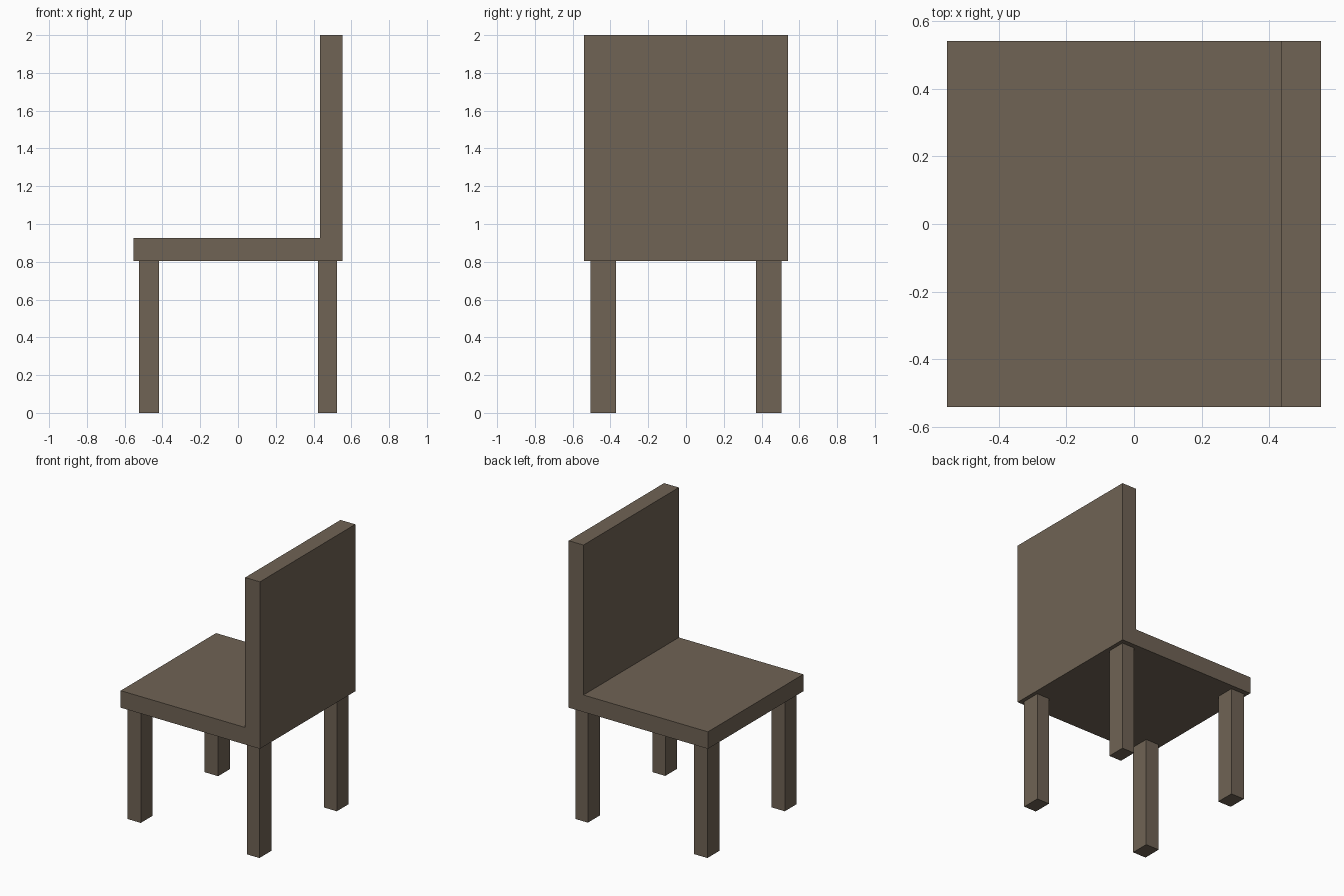
import bpy
import bmesh

if "Cube" in bpy.data.objects:
    bpy.data.objects.remove(bpy.data.objects["Cube"])

wood = bpy.data.materials.new("brown_wood")
wood.diffuse_color = (0.16, 0.125, 0.09, 1)
wood.use_nodes = True
wood.node_tree.nodes["Principled BSDF"].inputs["Base Color"].default_value = wood.diffuse_color


def extrude_y(name, profile, y0, y1):
    """Extrude a closed (x, z) profile from y0 to y1."""
    bm = bmesh.new()
    face = bm.faces.new([bm.verts.new((x, y0, z)) for x, z in profile])
    result = bmesh.ops.extrude_face_region(bm, geom=[face])
    verts = [g for g in result["geom"] if isinstance(g, bmesh.types.BMVert)]
    bmesh.ops.translate(bm, verts=verts, vec=(0, y1 - y0, 0))
    bmesh.ops.recalc_face_normals(bm, faces=bm.faces)
    mesh = bpy.data.meshes.new(name)
    bm.to_mesh(mesh)
    bm.free()
    mesh.materials.append(wood)
    obj = bpy.data.objects.new(name, mesh)
    bpy.context.collection.objects.link(obj)
    return obj


# Seat and backrest as one L-shaped piece
SEAT_BOTTOM, SEAT_TOP = 0.803, 0.925
extrude_y("seat_and_backrest", [
    (-0.552, SEAT_BOTTOM), (0.552, SEAT_BOTTOM), (0.552, 2.0),
    (0.435, 2.0), (0.435, SEAT_TOP), (-0.552, SEAT_TOP)], -0.54, 0.54)

# Legs, one pair under the open edge and one under the backrest
for pair, x0, x1 in (("seat_edge_leg", -0.524, -0.417),
                     ("backrest_leg", 0.424, 0.524)):
    profile = [(x0, 0), (x1, 0), (x1, SEAT_BOTTOM), (x0, SEAT_BOTTOM)]
    for side, s in (("near", -1), ("far", 1)):
        extrude_y(f"{pair}_{side}", profile, s * 0.506, s * 0.371)
